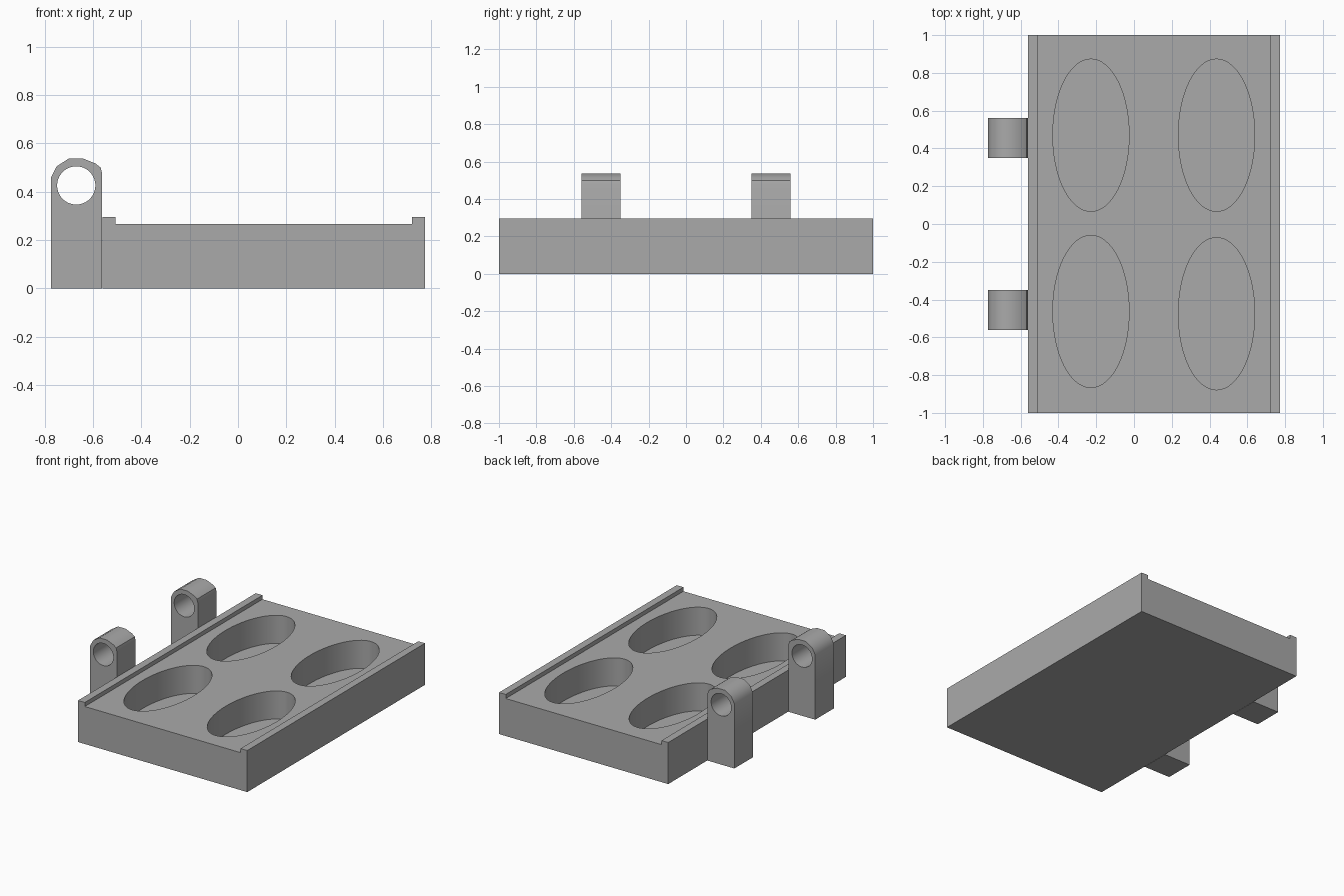
import bpy
import math

if "Cube" in bpy.data.objects:
    bpy.data.objects.remove(bpy.data.objects["Cube"], do_unlink=True)

gray = bpy.data.materials.new("plain_gray")
gray.use_nodes = True
color = (0.4, 0.4, 0.4, 1)
gray.diffuse_color = color
gray.node_tree.nodes["Principled BSDF"].inputs["Base Color"].default_value = color


def extrude_profile(name, profile, y0, y1):
    """Extrude an x-z outline along y."""
    n = len(profile)
    verts = [(x, y, z) for y in (y0, y1) for x, z in profile]
    faces = [tuple(range(n)), tuple(reversed(range(n, 2 * n)))]
    faces += [(i, i + n, (i + 1) % n + n, (i + 1) % n) for i in range(n)]
    mesh = bpy.data.meshes.new(name)
    mesh.from_pydata(verts, [], faces)
    mesh.materials.append(gray)
    obj = bpy.data.objects.new(name, mesh)
    bpy.context.collection.objects.link(obj)
    return obj


def add_cutter(name, location, scale, rotation=(0, 0, 0)):
    """Unit-radius, unit-height cylinder used only for cutting."""
    bpy.ops.mesh.primitive_cylinder_add(vertices=64, radius=1, depth=1,
                                        location=location, rotation=rotation)
    cutter = bpy.context.object
    cutter.name = name
    cutter.scale = scale
    cutter.data.materials.append(gray)
    return cutter


def cut(target, cutter):
    mod = target.modifiers.new("cut", "BOOLEAN")
    mod.operation = "DIFFERENCE"
    mod.solver = "EXACT"
    mod.object = cutter
    bpy.context.view_layer.objects.active = target
    bpy.ops.object.modifier_apply(modifier=mod.name)
    bpy.data.objects.remove(cutter, do_unlink=True)


def shade(obj):
    bpy.ops.object.select_all(action="DESELECT")
    obj.select_set(True)
    bpy.context.view_layer.objects.active = obj
    bpy.ops.object.shade_smooth_by_angle(angle=math.radians(35))


# Tray with a raised lip along both long edges
left, right, lip, deck, top = -0.56, 0.773, 0.053, 0.267, 0.296
tray = extrude_profile("tray", [
    (left, 0), (right, 0), (right, top), (right - lip, top),
    (right - lip, deck), (left + lip, deck), (left + lip, top), (left, top)], -1, 1)

# Four oval pockets
floor = 0.067
for x, y in ((-0.228, 0.47), (0.437, 0.47), (-0.228, -0.463), (0.437, -0.475)):
    cut(tray, add_cutter("pocket_cutter", (x, y, floor + 0.5), (0.202, 0.403, 1)))
shade(tray)

# Two hinge lugs with rounded tops and pin holes
lug = [(-0.773, 0), (-0.562, 0), (-0.562, 0.475), (-0.568, 0.5), (-0.59, 0.517),
       (-0.64, 0.537), (-0.7, 0.537), (-0.75, 0.505), (-0.773, 0.46)]
for name, y in (("front_hinge_lug", -0.455), ("back_hinge_lug", 0.455)):
    hinge = extrude_profile(name, lug, y - 0.105, y + 0.105)
    cut(hinge, add_cutter("pin_hole_cutter", (-0.669, y, 0.426),
                          (0.079, 0.079, 1), (math.pi / 2, 0, 0)))
    shade(hinge)
